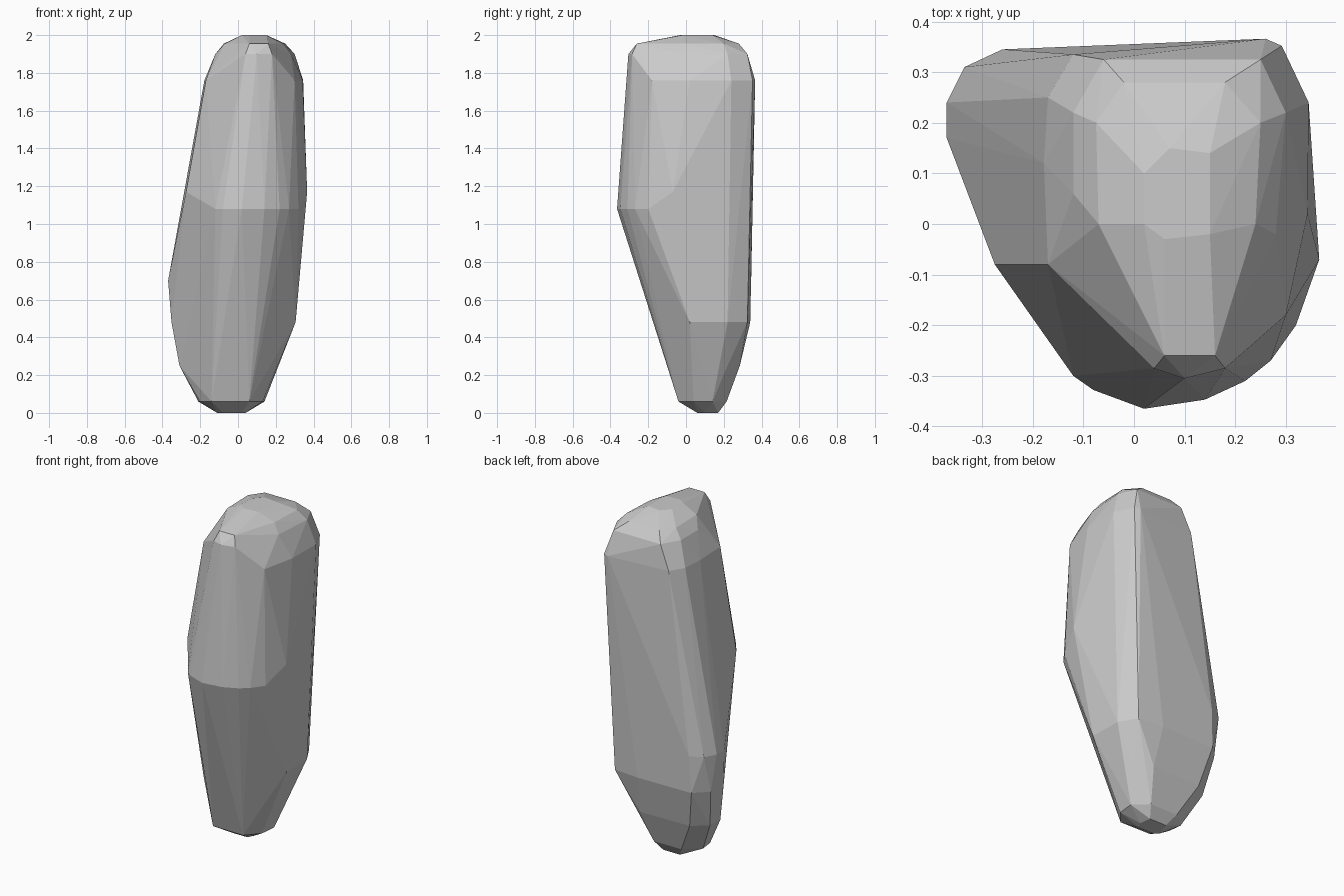
import bpy, bmesh

# Horizontal contours of the stone: (height, points going round)
foot = (0.0, [(-.11, .08), (-.08, .06), (.02, .06), (.04, .1), (.03, .17), (-.08, .17)])
foot_rim = (.06, [(-.2, .06), (-.14, -.035), (.06, -.04), (.13, .04), (.14, .14), (.06, .215), (-.12, .215), (-.21, .14)])
lower = (.25, [(-.31, .12), (-.305, .21), (-.22, .28), (.1, .285), (.19, .22), (.205, .06)])
knee = (.48, [(-.352, .15), (-.345, .26), (-.27, .335), (.08, .34), (.24, .325), (.3, .22), (.305, .02)])
bulge = (.7, [(-.37, .17), (-.37, .24), (-.335, .31), (-.26, .345)])
ridge = (1.08, [(-.12, -.3), (-.08, -.328), (.02, -.365), (.14, -.347), (.22, -.31), (.27, -.27), (.32, -.2)])
ridge_ends = (1.17, [(-.275, -.08), (.366, -.07)])
shoulder = (1.76, [(-.17, -.08), (-.178, .12), (-.17, .25), (-.12, .335), (.26, .366), (.292, .352), (.345, .24), (.343, .02), (.3, -.18)])
upper_rim = (1.9, [(.04, -.285), (.1, -.305), (.18, -.285), (.28, -.02), (.3, .22), (.25, .325), (-.06, .325), (-.12, .22), (-.12, .06)])
crown_rim = (1.955, [(.06, -.26), (.16, -.26), (.24, .0), (.25, .2), (.18, .28), (-.02, .28), (-.075, .2), (-.07, .0)])
crown = (2.0, [(.02, .0), (.06, -.03), (.15, -.02), (.15, .14), (.07, .15), (.02, .1)])

# The stone is the tight convex skin around the contours
bm = bmesh.new()
for z, points in (foot, foot_rim, lower, knee, bulge, ridge, ridge_ends,
                  shoulder, upper_rim, crown_rim, crown):
    for x, y in points:
        bm.verts.new((x, y, z))
hull = bmesh.ops.convex_hull(bm, input=bm.verts[:])
spare = {g for g in hull["geom_interior"] + hull["geom_unused"]
         if isinstance(g, bmesh.types.BMVert)}
bmesh.ops.delete(bm, geom=list(spare), context='VERTS')

# Merge nearly coplanar triangles into larger facets
bmesh.ops.dissolve_limit(bm, angle_limit=0.03, verts=bm.verts[:], edges=bm.edges[:])
bmesh.ops.recalc_face_normals(bm, faces=bm.faces[:])

mesh = bpy.data.meshes.new("standing_stone")
bm.to_mesh(mesh)
bm.free()
stone = bpy.data.objects.new("standing_stone", mesh)
bpy.context.collection.objects.link(stone)
